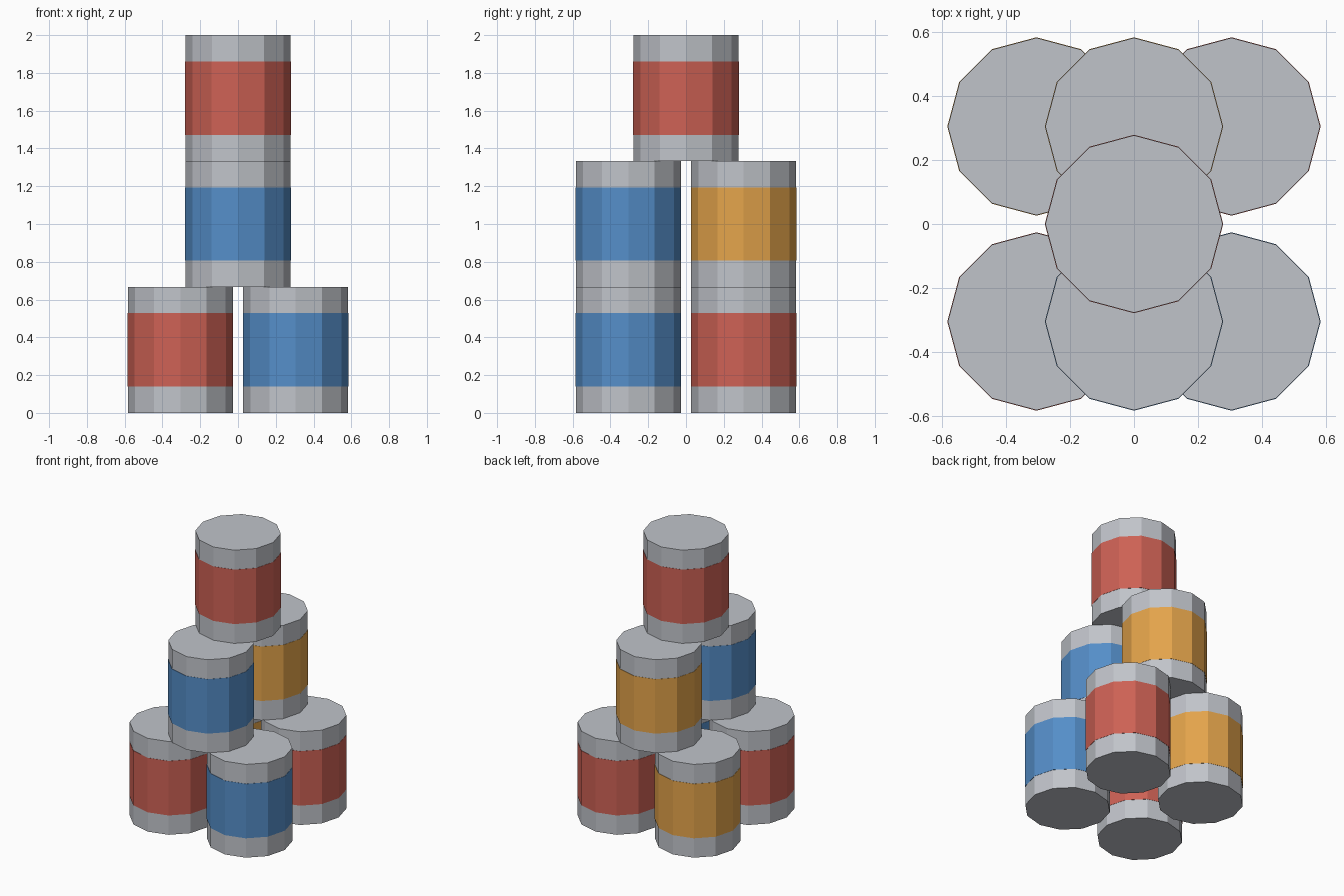
import bpy
import math

if "Cube" in bpy.data.objects:
    bpy.data.objects.remove(bpy.data.objects["Cube"])

R, H = 0.2778, 2 / 3               # can radius and height
BAND_R, BAND_H = 0.2795, 0.389     # label band, a hair proud of the can
S = 0.3055                         # half the spacing between cans


def material(name, rgb):
    m = bpy.data.materials.new(name)
    m.diffuse_color = (*rgb, 1)
    m.use_nodes = True
    m.node_tree.nodes["Principled BSDF"].inputs["Base Color"].default_value = m.diffuse_color
    return m


metal = material("tin_grey", (0.53, 0.55, 0.59))
colours = {
    "red": material("label_red", (0.61, 0.12, 0.09)),
    "blue": material("label_blue", (0.09, 0.27, 0.58)),
    "orange": material("label_orange", (0.77, 0.37, 0.07)),
}


def cylinder(name, radius, height, loc, mat):
    # Twelve flat sides with a corner pointing along x
    bpy.ops.mesh.primitive_cylinder_add(
        vertices=12, radius=radius, depth=height, location=loc)
    ob = bpy.context.object
    ob.name = name
    ob.data.materials.append(mat)
    return ob


def can(name, x, y, level, colour):
    centre = (x, y, (level + 0.5) * H)
    cylinder(name + "_can", R, H, centre, metal)
    cylinder(name + "_label", BAND_R, BAND_H, centre, colours[colour])


# Bottom layer of four, middle layer of two, one on top
can("front_left", -S, -S, 0, "red")
can("front_right", S, -S, 0, "blue")
can("back_left", -S, S, 0, "orange")
can("back_right", S, S, 0, "red")
can("middle_front", 0, -S, 1, "blue")
can("middle_back", 0, S, 1, "orange")
can("top", 0, 0, 2, "red")
